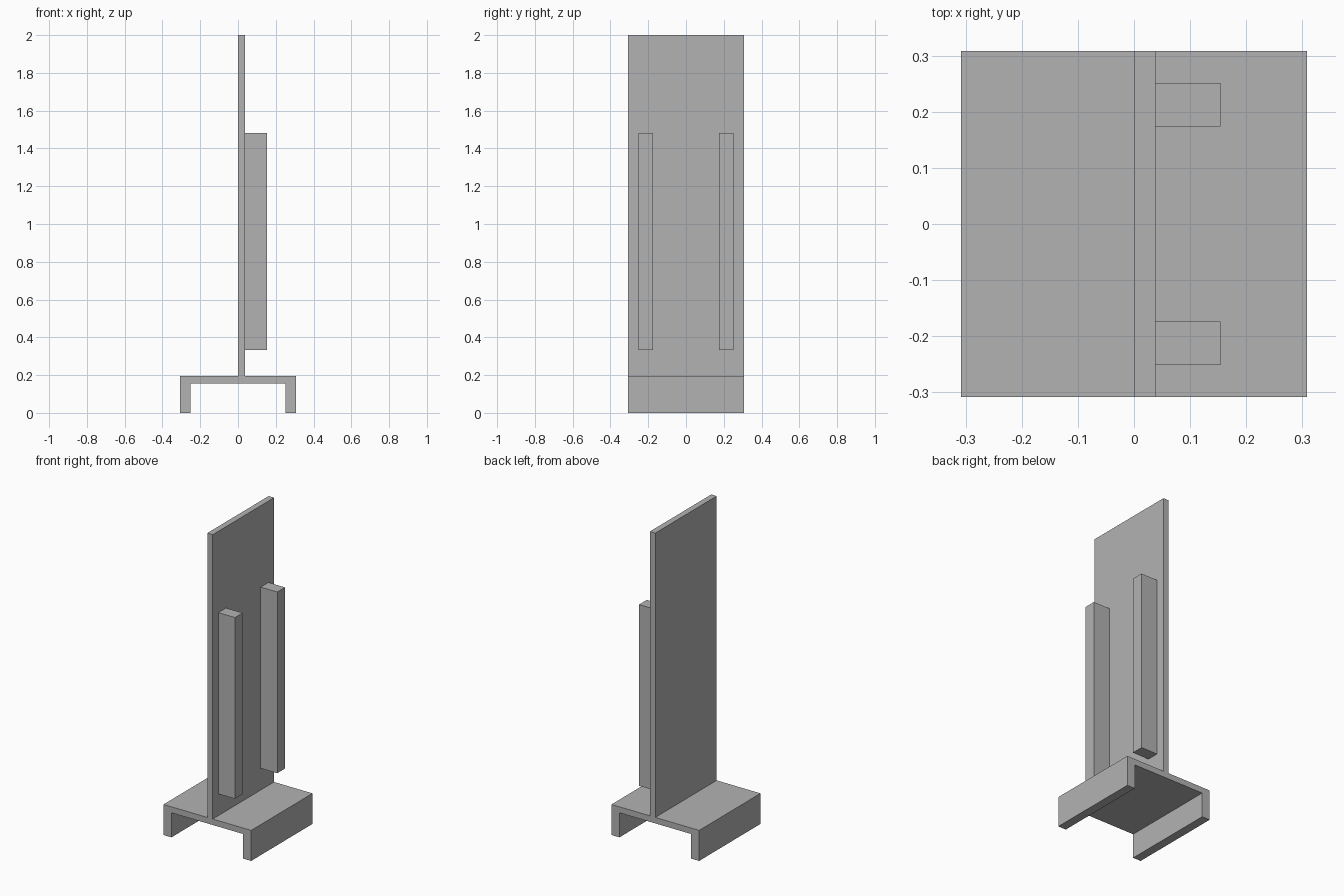
import bpy
import bmesh

cube = bpy.data.objects.get("Cube")
if cube:
    bpy.data.objects.remove(cube, do_unlink=True)

# Single grey material
grey = bpy.data.materials.new("plain_grey")
grey.use_nodes = True
colour = (0.45, 0.45, 0.45, 1)
grey.diffuse_color = colour
grey.node_tree.nodes["Principled BSDF"].inputs["Base Color"].default_value = colour

HALF = 0.308        # half of the square footprint
SHEET = 0.038       # plate and channel web thickness
FLANGE = 0.056      # channel side thickness
BASE_TOP = 0.194


def extrude_profile(name, profile, y0, y1):
    """Extrude a closed (x, z) outline along y."""
    bm = bmesh.new()
    face = bm.faces.new([bm.verts.new((x, y0, z)) for x, z in profile])
    result = bmesh.ops.extrude_face_region(bm, geom=[face])
    moved = [v for v in result["geom"] if isinstance(v, bmesh.types.BMVert)]
    bmesh.ops.translate(bm, verts=moved, vec=(0, y1 - y0, 0))
    bmesh.ops.recalc_face_normals(bm, faces=bm.faces)
    mesh = bpy.data.meshes.new(name)
    bm.to_mesh(mesh)
    bm.free()
    mesh.materials.append(grey)
    obj = bpy.data.objects.new(name, mesh)
    bpy.context.collection.objects.link(obj)
    return obj


def rectangle(x0, x1, z0, z1):
    return [(x0, z0), (x1, z0), (x1, z1), (x0, z1)]


# Base: downward-facing channel
inner = HALF - FLANGE
web = BASE_TOP - SHEET
extrude_profile("base_channel", [
    (-HALF, 0), (-inner, 0), (-inner, web), (inner, web),
    (inner, 0), (HALF, 0), (HALF, BASE_TOP), (-HALF, BASE_TOP)], -HALF, HALF)

# Upright plate, one face on the centre line
extrude_profile("upright_plate", rectangle(0, SHEET, BASE_TOP, 2), -HALF, HALF)

# Two vertical bars on the +x face of the plate
bar = rectangle(SHEET, 0.154, 0.332, 1.483)
extrude_profile("front_bar", bar, -0.251, -0.174)
extrude_profile("back_bar", bar, 0.174, 0.251)
